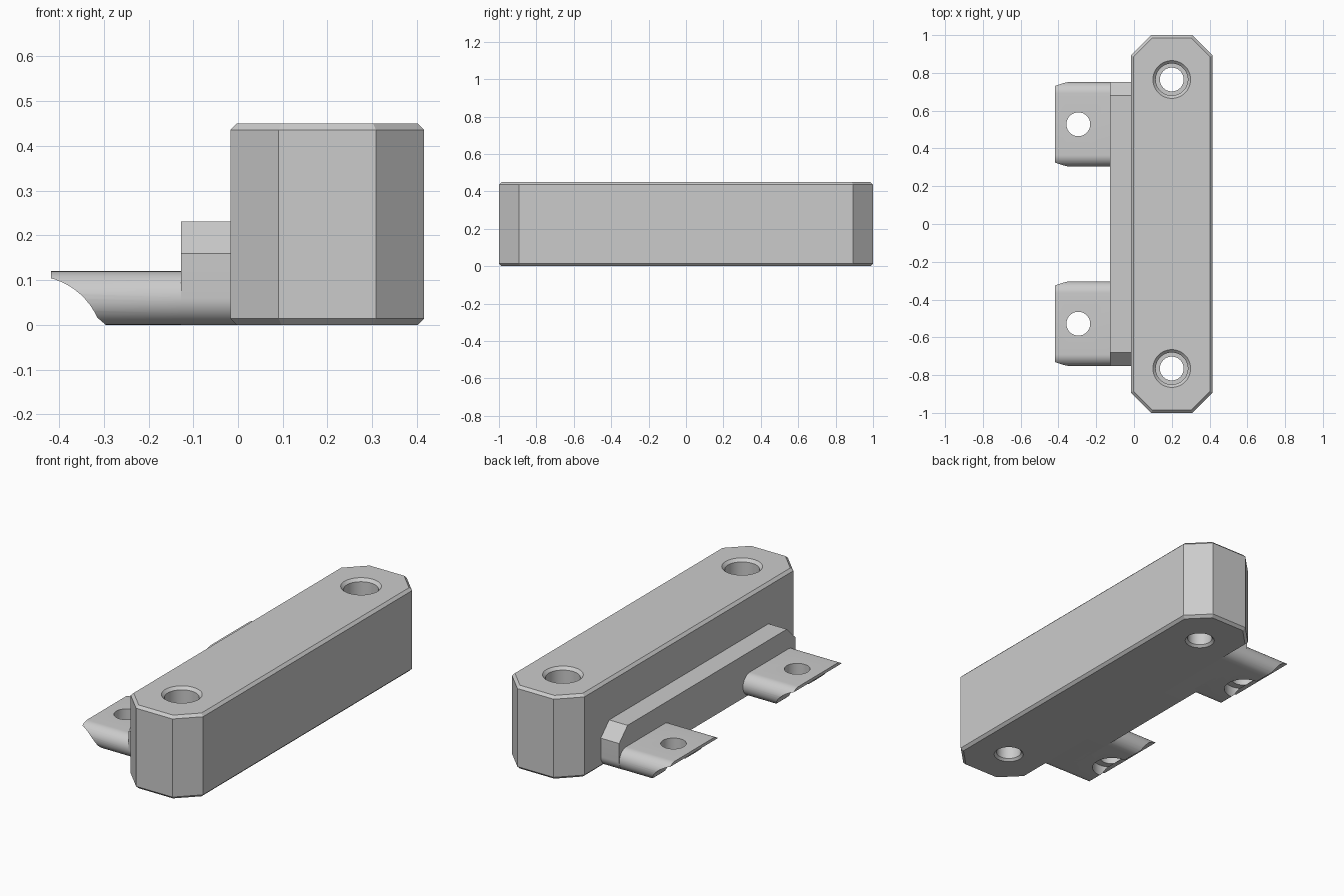
import bpy, bmesh, math
from mathutils import Vector

cube = bpy.data.objects.get("Cube")
if cube:
    bpy.data.objects.remove(cube, do_unlink=True)

grey = bpy.data.materials.new("plain grey")
grey.use_nodes = True
colour = (0.6, 0.6, 0.6, 1)
grey.diffuse_color = colour
grey.node_tree.nodes["Principled BSDF"].inputs["Base Color"].default_value = colour


def finish(name, bm):
    bmesh.ops.recalc_face_normals(bm, faces=bm.faces[:])
    mesh = bpy.data.meshes.new(name)
    bm.to_mesh(mesh)
    bm.free()
    mesh.materials.append(grey)
    ob = bpy.data.objects.new(name, mesh)
    bpy.context.collection.objects.link(ob)
    return ob


def prism(name, points, axis, start, end, bevel=0):
    """Extrude a 2D outline along x, y or z; optionally chamfer both end rims."""
    place = {"x": lambda a, b: (start, a, b),
             "y": lambda a, b: (a, start, b),
             "z": lambda a, b: (a, b, start)}[axis]
    bm = bmesh.new()
    face = bm.faces.new([bm.verts.new(place(*p)) for p in points])
    out = bmesh.ops.extrude_face_region(bm, geom=[face])
    shift = Vector([(end - start) * (axis == k) for k in "xyz"])
    bmesh.ops.translate(bm, vec=shift,
                        verts=[g for g in out["geom"] if isinstance(g, bmesh.types.BMVert)])
    if bevel:
        caps = [f for f in bm.faces if len(f.verts) == len(points)]
        rims = list({e for f in caps for e in f.edges})
        bmesh.ops.bevel(bm, geom=rims, offset=bevel, segments=1, affect="EDGES")
    return finish(name, bm)


def lathe(name, profile, x, y, sides=48):
    """Closed turned solid from (radius, height) pairs, bottom to top."""
    bm = bmesh.new()
    rings = []
    for r, z in profile:
        rings.append([bm.verts.new((x + r * math.cos(math.tau * i / sides),
                                    y + r * math.sin(math.tau * i / sides), z))
                      for i in range(sides)])
    for low, high in zip(rings, rings[1:]):
        for i in range(sides):
            j = (i + 1) % sides
            bm.faces.new((low[i], low[j], high[j], high[i]))
    bm.faces.new(rings[0])
    bm.faces.new(rings[-1])
    return finish(name, bm)


def cut(ob, cutter):
    mod = ob.modifiers.new("cut", "BOOLEAN")
    mod.operation, mod.solver, mod.object = "DIFFERENCE", "EXACT", cutter
    bpy.context.view_layer.objects.active = ob
    bpy.ops.object.modifier_apply(modifier=mod.name)
    bpy.data.objects.remove(cutter, do_unlink=True)


def smooth(ob):
    bpy.ops.object.select_all(action="DESELECT")
    ob.select_set(True)
    bpy.context.view_layer.objects.active = ob
    bpy.ops.object.shade_smooth_by_angle(angle=math.radians(25))


def arc(cx, cy, r, a0, a1, steps=12):
    angles = [math.radians(a0 + (a1 - a0) * i / steps) for i in range(steps + 1)]
    return [(cx + r * math.cos(a), cy + r * math.sin(a)) for a in angles]


# Main body: long octagonal block with chamfered rims
left, right, corner = -0.017, 0.416, 0.108
outline = [(left + corner, -1), (right - corner, -1), (right, corner - 1), (right, 1 - corner),
           (right - corner, 1), (left + corner, 1), (left, 1 - corner), (left, corner - 1)]
body = prism("body", outline, "z", 0, 0.45, bevel=0.014)

# Stepped screw holes through the body
bore = [(0.09, -0.015), (0.063, 0.012), (0.063, 0.22), (0.085, 0.22),
        (0.085, 0.435), (0.115, 0.465)]
for side in (-1, 1):
    cut(body, lathe("body_hole_cutter", bore, 0.2, side * 0.765))
smooth(body)

# Rail along the back of the body: rounded below, chamfered above
end, r = 0.752, 0.06
rail_outline = (arc(r - end, r, r, 270, 180) + [(-end, 0.16), (-0.68, 0.231),
                (0.68, 0.231), (end, 0.16)] + arc(end - r, r, r, 0, -90))
smooth(prism("rail", rail_outline, "x", -0.127, 0.0))

# Mounting tabs: round-sided bars with a scooped tip and a counterbored hole
scoop = (arc(-0.46, -0.05, 0.16, 24.5, 95) + [(-0.55, 0.105), (-0.55, -0.05),
         (-0.277, -0.016)])
recess = [(0.1, -0.02), (0.1, 0.06), (0.063, 0.06), (0.063, 0.14)]
for side, label in ((-1, "front"), (1, "back")):
    mid, half = side * 0.528, 0.223 - r
    bar = arc(mid + half, r, r, -90, 90, 20) + arc(mid - half, r, r, 90, 270, 20)
    tab = prism(label + "_tab", bar, "x", -0.418, -0.1)
    cut(tab, prism("scoop_cutter", scoop, "y", mid - 0.4, mid + 0.4))
    cut(tab, lathe("tab_hole_cutter", recess, -0.295, mid))
    smooth(tab)
